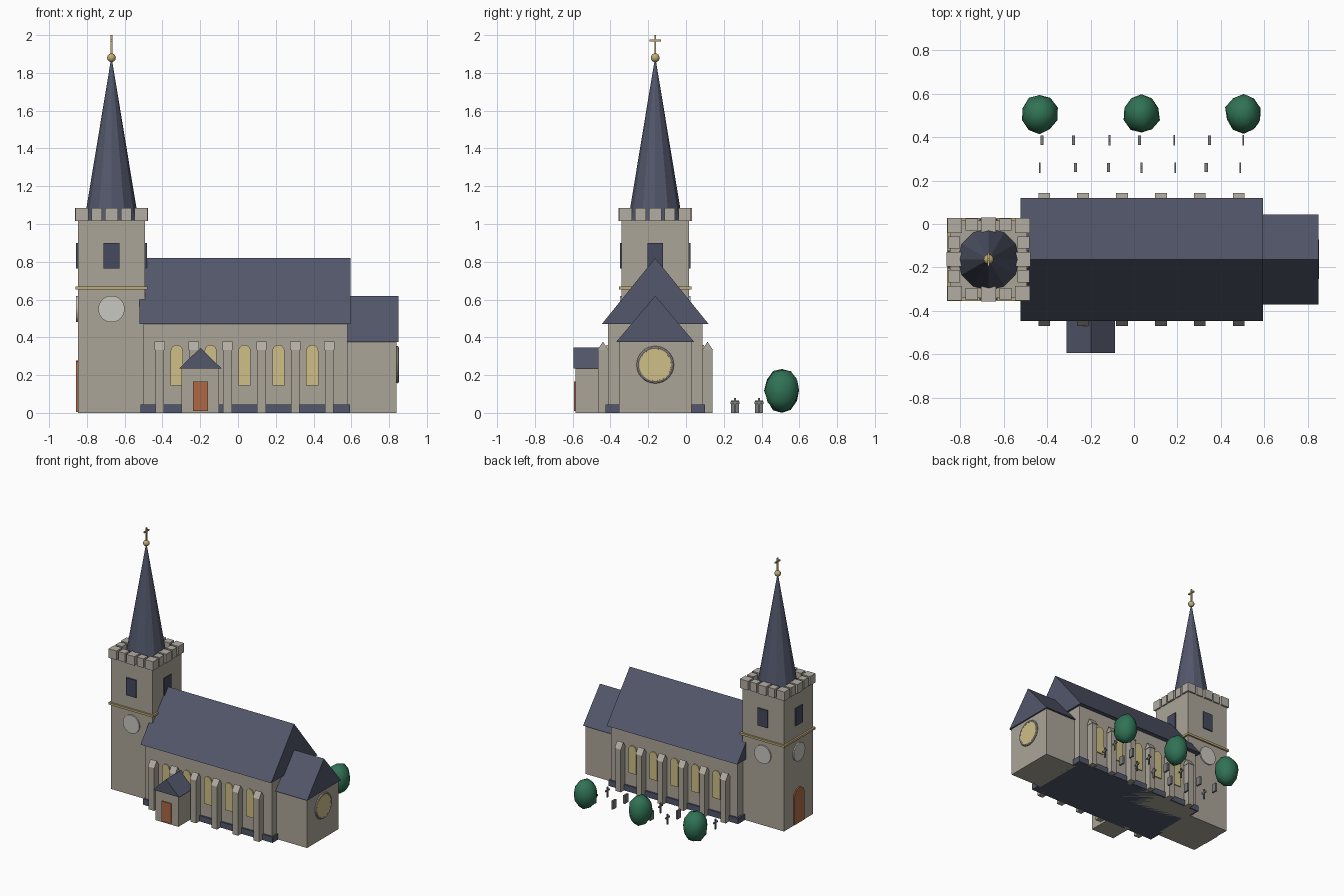
import bpy, bmesh, math, random
from mathutils import Matrix, Vector

if "Cube" in bpy.data.objects:
    bpy.data.objects.remove(bpy.data.objects["Cube"])

random.seed(4)
CY = -0.163          # church axis
TX, TW = -0.67, 0.178  # tower centre and half width


def mat(name, r, g, b):
    m = bpy.data.materials.new(name)
    m.diffuse_color = (r, g, b, 1)
    m.use_nodes = True
    m.node_tree.nodes["Principled BSDF"].inputs["Base Color"].default_value = m.diffuse_color
    return m


STONE = mat("stone", .41, .375, .315)
PALE = mat("pale stone", .45, .42, .365)
SLATE = mat("slate", .085, .095, .145)
DARK = mat("dark louvre", .06, .068, .11)
GLASS = mat("yellow glass", .62, .52, .24)
WOOD = mat("door wood", .42, .14, .06)
GOLD = mat("gold", .52, .41, .18)
CLOCK = mat("clock face", .58, .57, .53)
LEAF = mat("leaf green", .03, .17, .09)
GRAVE = mat("grave grey", .20, .20, .20)


def finish(name, bm, m, smooth=False):
    bmesh.ops.recalc_face_normals(bm, faces=bm.faces)
    me = bpy.data.meshes.new(name)
    bm.to_mesh(me)
    bm.free()
    me.materials.append(m)
    for p in me.polygons:
        p.use_smooth = smooth
    ob = bpy.data.objects.new(name, me)
    bpy.context.collection.objects.link(ob)
    return ob


def box(name, x0, x1, y0, y1, z0, z1, m):
    bm = bmesh.new()
    mx = Matrix.Translation(((x0 + x1) / 2, (y0 + y1) / 2, (z0 + z1) / 2)) @ \
        Matrix.Diagonal((x1 - x0, y1 - y0, z1 - z0, 1))
    bmesh.ops.create_cube(bm, size=1, matrix=mx)
    return finish(name, bm, m)


def plate(name, pts, origin, angle, depth, m):
    """Extrude a (u, z) outline outward; angle 0 faces -y, 90 faces +x."""
    bm = bmesh.new()
    f = bm.faces.new([bm.verts.new((u, 0, z)) for u, z in pts])
    r = bmesh.ops.extrude_face_region(bm, geom=[f])
    bmesh.ops.translate(bm, vec=(0, -depth, 0),
                        verts=[v for v in r["geom"] if isinstance(v, bmesh.types.BMVert)])
    bm.transform(Matrix.Translation(origin) @ Matrix.Rotation(math.radians(angle), 4, 'Z'))
    return finish(name, bm, m)


def arch(hw, z0, z1, n=10):
    return [(-hw, z0), (hw, z0)] + [(hw * math.cos(math.pi * i / n), z1 + hw * math.sin(math.pi * i / n))
                                    for i in range(n + 1)]


def disc(r, n=32):
    return [(r * math.cos(2 * math.pi * i / n), r * math.sin(2 * math.pi * i / n)) for i in range(n)]


def gable(hw, h):
    return [(-hw, 0), (hw, 0), (0, h)]


# Nave with plinth and gabled roof
box("nave_walls", -.5, .58, CY - .25, CY + .25, 0, .475, STONE)
box("nave_plinth", -.515, .593, CY - .263, CY + .263, 0, .045, SLATE)
plate("nave_roof", gable(.283, .35), (-.522, CY, .47), 90, 1.117, SLATE)

# Chancel
box("chancel_walls", .57, .84, CY - .193, CY + .193, 0, .38, STONE)
plate("chancel_roof", gable(.207, .245), (.55, CY, .375), 90, .30, SLATE)
plate("round_window", disc(.086), (.838, CY, .255), 90, .011, GLASS)
bpy.ops.mesh.primitive_torus_add(major_segments=32, minor_segments=8, major_radius=.09,
                                 minor_radius=.009, location=(.843, CY, .255),
                                 rotation=(0, math.pi / 2, 0))
ring = bpy.context.object
ring.name = "round_window_frame"
ring.data.materials.append(STONE)

# Buttresses with ridged caps and arched windows on both sides
for side, ang in ((-1, 0), (1, 180)):
    wall = CY + side * .25
    for i in range(6):
        x = -.414 + i * .1794
        ya, yb = sorted((wall - side * .01, wall + side * .053))
        box("buttress", x - .023, x + .023, ya, yb, 0, .335, STONE)
        plate("buttress_cap", gable(.03, .045), (x - .027, wall + side * .027, .332), 90, .054, PALE)
        if i < 5:
            plate("nave_window", arch(.032, .145, .328), (x + .0897, wall, 0), ang, .008, GLASS)

# Porch
box("porch_walls", -.298, -.1, -.585, -.4, 0, .24, STONE)
plate("porch_roof", gable(.112, .11), (-.199, -.38, .235), 0, .215, SLATE)
plate("porch_door", [(-.04, .01), (.04, .01), (.04, .165), (-.04, .165)], (-.199, -.584, 0), 0, .009, WOOD)

# Tower shaft and string course
box("tower", TX - TW, TX + TW, CY - TW, CY + TW, 0, 1.02, STONE)
box("tower_band", TX - .191, TX + .191, CY - .191, CY + .191, .654, .67, GOLD)

# Belfry openings, clock faces and battlements on each side
for k in range(4):
    a = math.radians(90 * k)
    out = Vector((math.sin(a), -math.cos(a), 0))
    along = Vector((math.cos(a), math.sin(a), 0))
    base = Vector((TX, CY, 0)) + out * (TW - .001)
    plate("belfry_opening", [(-.042, .765), (.042, .765), (.042, .9), (-.042, .9)], base, 90 * k, .01, DARK)
    if k != 1:
        plate("clock_face", disc(.07), base + Vector((0, 0, .55)), 90 * k, .01, CLOCK)
    for i in range(-2, 2):
        c = Vector((TX, CY, 0)) + out * .16 + along * (i * .078)
        w = .034 if i in (-2, 0) else .028
        if i == -2:
            c = Vector((TX, CY, 0)) + (out - along) * .156
        box("merlon", c.x - w, c.x + w, c.y - w, c.y + w, 1.015, 1.085, PALE)
    c = Vector((TX, CY, 0)) + out * .16 + along * .0
# west door
plate("tower_door", arch(.062, .005, .215), (TX - TW + .001, CY, 0), 270, .01, WOOD)

# Spire, ball and cross
bm = bmesh.new()
bmesh.ops.create_cone(bm, cap_ends=True, segments=12, radius1=.144, radius2=.002, depth=.86,
                      matrix=Matrix.Translation((TX, CY, 1.445)))
finish("spire", bm, SLATE)
bm = bmesh.new()
bmesh.ops.create_uvsphere(bm, u_segments=16, v_segments=10, radius=.023,
                          matrix=Matrix.Translation((TX, CY, 1.88)))
finish("spire_ball", bm, GOLD, True)
box("cross_post", TX - .005, TX + .005, CY - .005, CY + .005, 1.89, 2.0, GOLD)
box("cross_arm", TX - .005, TX + .005, CY - .03, CY + .03, 1.967, 1.977, GOLD)

# Trees
for x in (-.435, .035, .505):
    bm = bmesh.new()
    bmesh.ops.create_icosphere(bm, subdivisions=2, radius=1)
    for v in bm.verts:
        v.co *= random.uniform(.93, 1.04)
    bm.transform(Matrix.Translation((x, .508, .118)) @ Matrix.Diagonal((.086, .092, .118, 1)))
    finish("tree", bm, LEAF, True)

# Graves: slabs (1) and crosses (0) in two rows, facing along x
rows = ((.386, (-.425, -.278, -.113, .025, .186, .347, .503), (1, 1, 0, 1, 0, 1, 0)),
        (.26, (-.434, -.27, -.117, .035, .19, .333, .49), (0, 1, 1, 0, 0, 1, 0)))
for y, xs, kinds in rows:
    for x, slab in zip(xs, kinds):
        if slab:
            box("gravestone", x - .007, x + .007, y - .021, y + .021, 0, .065, GRAVE)
        else:
            box("grave_cross_post", x - .004, x + .004, y - .006, y + .006, 0, .08, GRAVE)
            box("grave_cross_arm", x - .004, x + .004, y - .024, y + .024, .048, .06, GRAVE)
